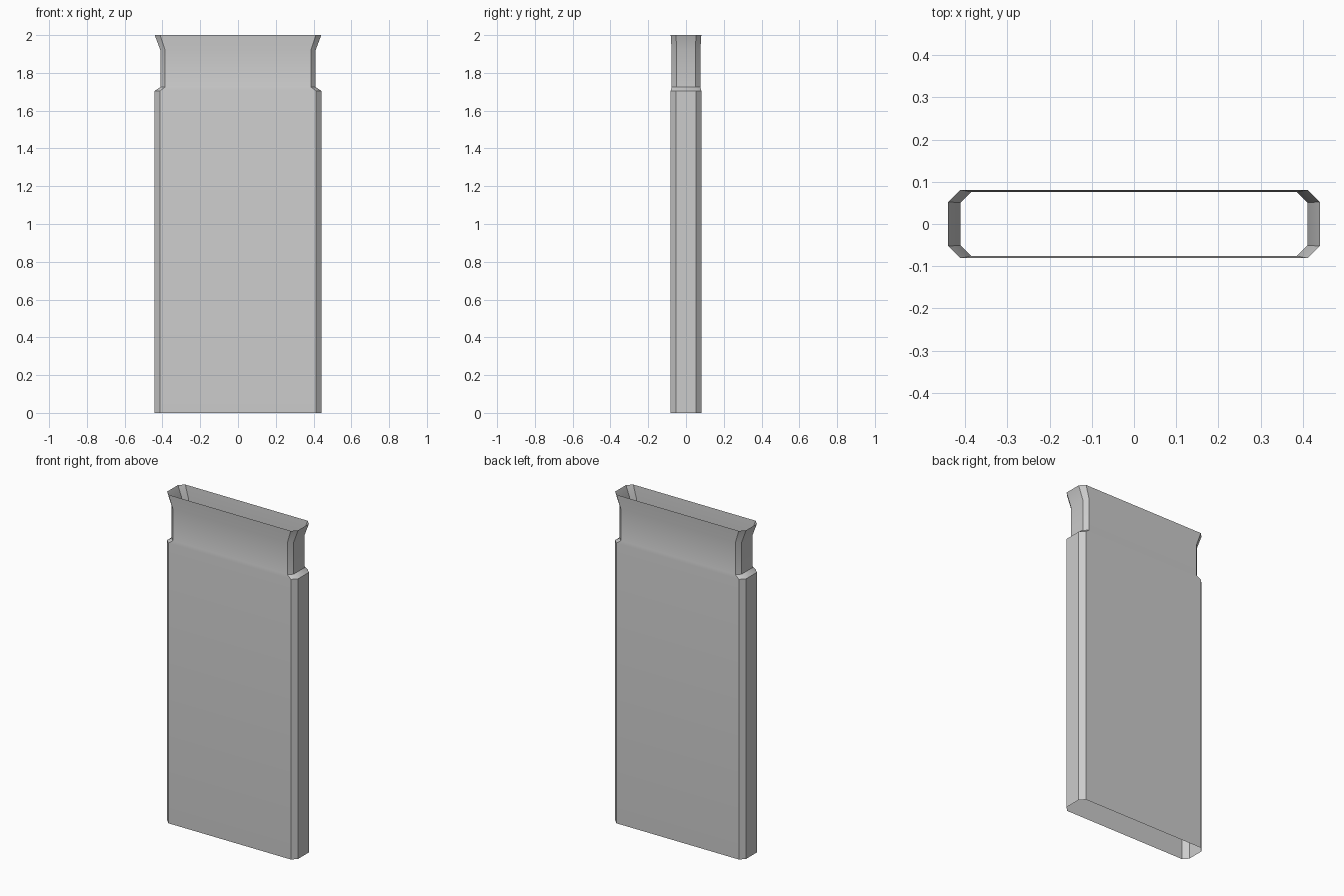
import bpy, bmesh, math

if "Cube" in bpy.data.objects:
    bpy.data.objects.remove(bpy.data.objects["Cube"])


def octagon(hx, hy, c):
    """Rectangle outline with chamfered corners, counter-clockwise."""
    return [(hx, -hy + c), (hx, hy - c), (hx - c, hy), (-hx + c, hy),
            (-hx, hy - c), (-hx, -hy + c), (-hx + c, -hy), (hx - c, -hy)]


# Wall profile: height, half width, half depth, corner chamfer
profile = [
    (0.00, 0.441, 0.081, 0.029),   # open base
    (1.705, 0.441, 0.081, 0.029),  # body shoulder
    (1.725, 0.411, 0.076, 0.025),  # neck bottom
    (1.92, 0.411, 0.076, 0.025),   # neck top
    (2.00, 0.441, 0.081, 0.029),   # flared open rim
]

# Sleeve: single-walled tube lofted through the profile
bm = bmesh.new()
rings = [[bm.verts.new((x, y, z)) for x, y in octagon(hx, hy, c)]
         for z, hx, hy, c in profile]
for low, high in zip(rings, rings[1:]):
    for i in range(8):
        j = (i + 1) % 8
        bm.faces.new((low[i], low[j], high[j], high[i]))
mesh = bpy.data.meshes.new("flared_sleeve")
bm.to_mesh(mesh)
bm.free()

sleeve = bpy.data.objects.new("flared_sleeve", mesh)
bpy.context.collection.objects.link(sleeve)
bpy.context.view_layer.objects.active = sleeve
sleeve.select_set(True)
bpy.ops.object.shade_smooth_by_angle(angle=math.radians(30))
